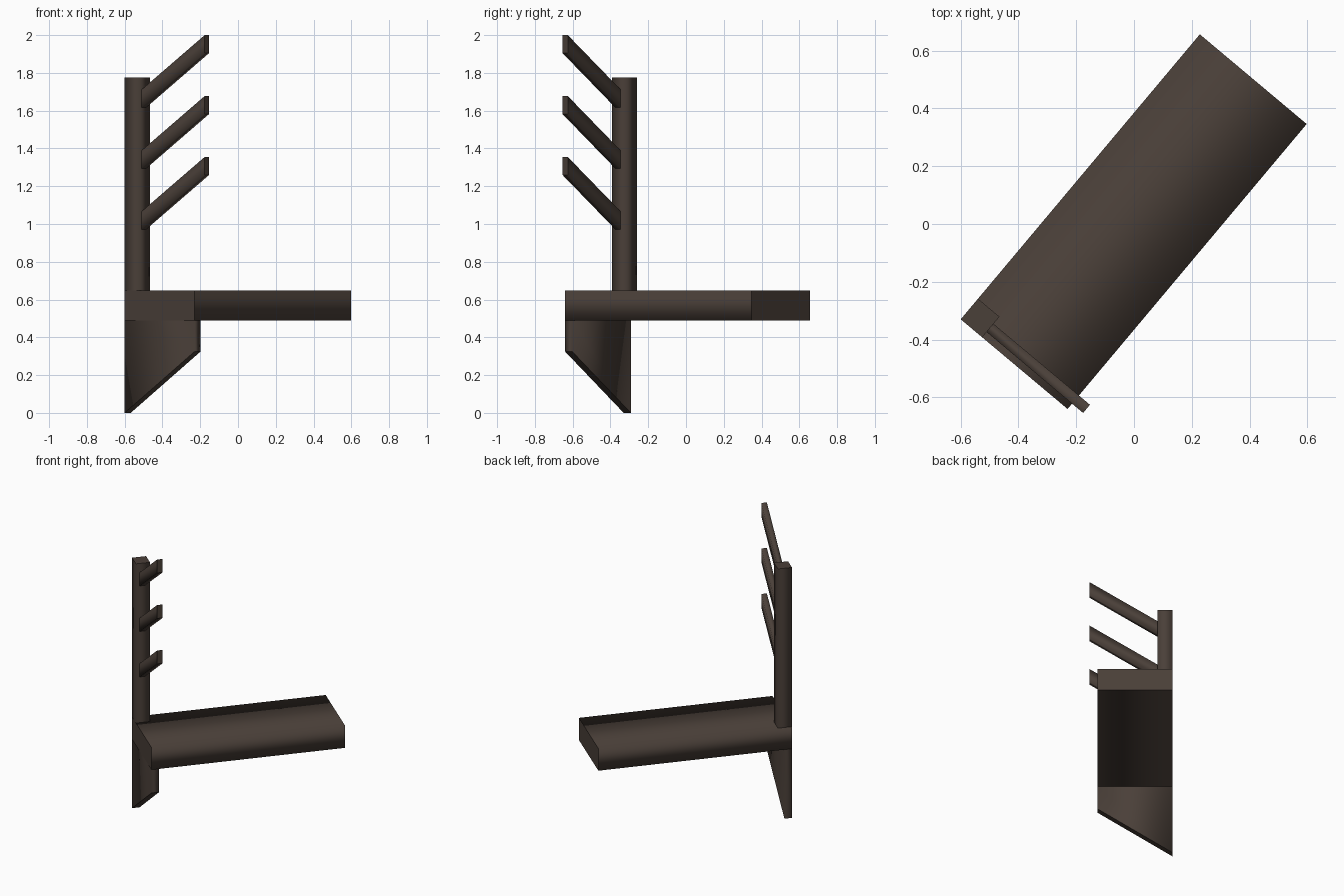
import bpy, bmesh, math

if "Cube" in bpy.data.objects:
    bpy.data.objects.remove(bpy.data.objects["Cube"])

A = math.radians(50)          # the model is turned 50 degrees about z
CORNER = (-0.60, -0.33)       # plan position of the outer corner under the post

wood = bpy.data.materials.new("dark brown")
wood.diffuse_color = (0.068, 0.05, 0.04, 1)
wood.use_nodes = True
wood.node_tree.nodes["Principled BSDF"].inputs["Base Color"].default_value = wood.diffuse_color


def place(u, v, z):
    """u runs along the slab, v across it."""
    return (CORNER[0] + u * math.cos(A) + v * math.sin(A),
            CORNER[1] + u * math.sin(A) - v * math.cos(A), z)


def bar(name, start, end):
    """Four-sided bar between two quads: smooth sides, flat end caps."""
    bm = bmesh.new()
    a = [bm.verts.new(place(*p)) for p in start]
    b = [bm.verts.new(place(*p)) for p in end]
    bm.faces.new(a)
    bm.faces.new(b)
    for i in range(4):
        j = (i + 1) % 4
        bm.faces.new((a[i], a[j], b[j], b[i])).smooth = True
    bmesh.ops.recalc_face_normals(bm, faces=bm.faces)
    me = bpy.data.meshes.new(name)
    bm.to_mesh(me)
    bm.free()
    me.materials.append(wood)
    ob = bpy.data.objects.new(name, me)
    bpy.context.collection.objects.link(ob)


def rect_uv(u0, u1, v0, v1, z0, z1=None):
    """Quad in plan; z1 is the height on the v1 side."""
    z1 = z0 if z1 is None else z1
    return [(u0, v0, z0), (u1, v0, z0), (u1, v1, z1), (u0, v1, z1)]


def rect_uz(u0, u1, v, z0, z1):
    """Upright quad across the model."""
    return [(u0, v, z0), (u1, v, z0), (u1, v, z1), (u0, v, z1)]


def rect_vz(u, v0, v1, z0, z1):
    """Upright quad at the slab ends."""
    return [(u, v0, z0), (u, v1, z0), (u, v1, z1), (u, v0, z1)]


# long slab
bar("slab", rect_vz(0, 0, 0.483, 0.49, 0.647), rect_vz(1.288, 0, 0.483, 0.49, 0.647))

# tapered bracket under one end
bar("bracket", rect_uv(0, 0.05, 0, 0.483, 0.0, 0.325), rect_uv(0, 0.05, 0, 0.483, 0.49))

# post standing on the slab corner
bar("post", rect_uv(0, 0.093, 0, 0.097, 0.647), rect_uv(0, 0.093, 0, 0.097, 1.776))

# three slanted pegs
for i in range(3):
    z = 0.97 + 0.3225 * i
    bar(f"peg_{i + 1}", rect_uz(0.024, 0.061, 0.095, z, z + 0.095),
        rect_uz(0.024, 0.061, 0.533, z + 0.29, z + 0.385))
